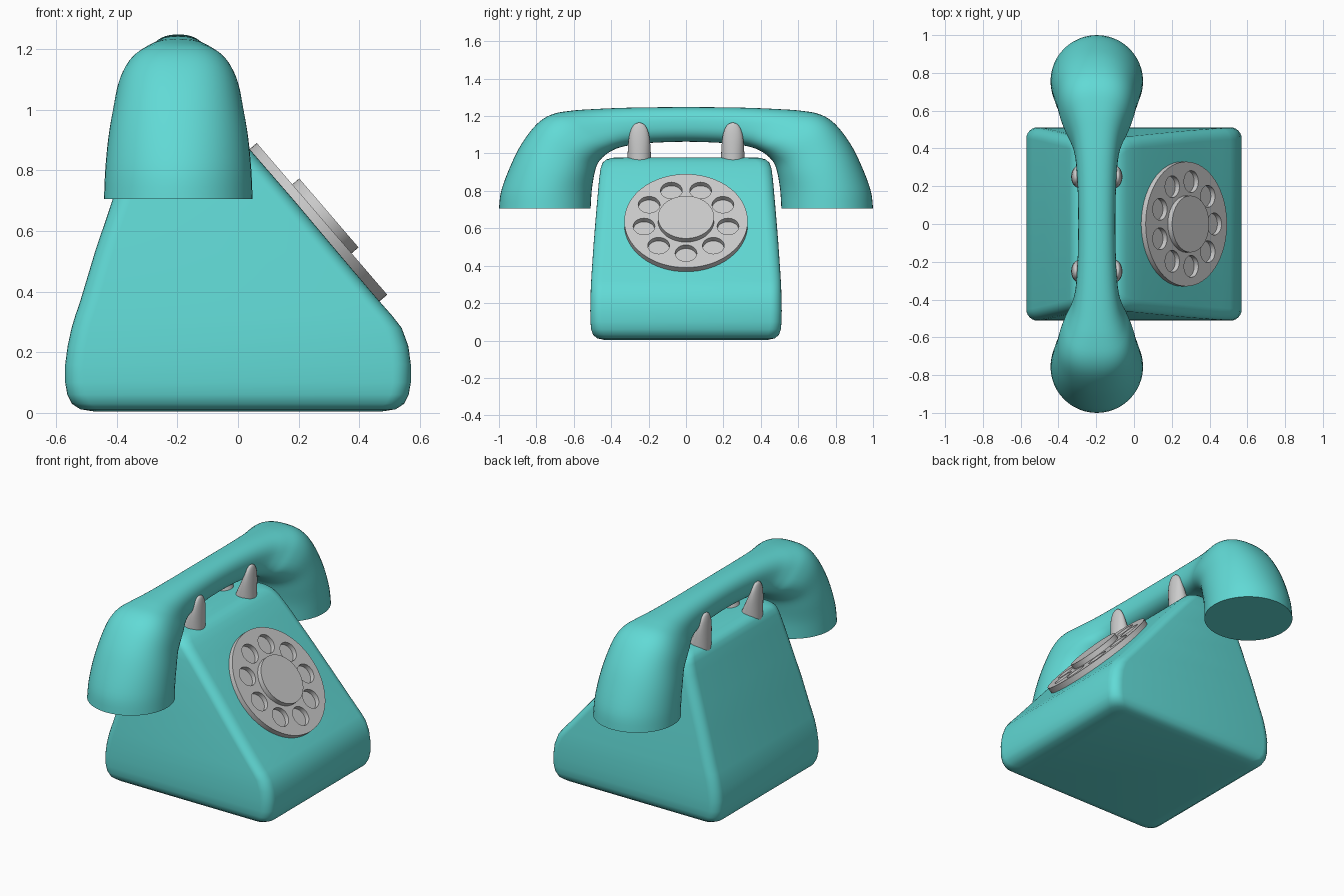
import bpy, bmesh, math
from mathutils import Matrix, Vector

if "Cube" in bpy.data.objects:
    bpy.data.objects.remove(bpy.data.objects["Cube"])

teal = bpy.data.materials.new("teal_plastic")
teal.diffuse_color = (0.12, 0.70, 0.67, 1)
teal.use_nodes = True
teal.node_tree.nodes["Principled BSDF"].inputs["Base Color"].default_value = teal.diffuse_color


def finish(name, bm, mat=None, angle=35):
    """Turn a bmesh into a smooth object with sharp edges kept."""
    bmesh.ops.remove_doubles(bm, verts=bm.verts, dist=1e-5)
    bmesh.ops.recalc_face_normals(bm, faces=bm.faces)
    me = bpy.data.meshes.new(name)
    bm.to_mesh(me)
    bm.free()
    me.shade_smooth()
    me.set_sharp_from_angle(angle=math.radians(angle))
    ob = bpy.data.objects.new(name, me)
    bpy.context.collection.objects.link(ob)
    if mat:
        me.materials.append(mat)
    return ob


def loft(rings):
    """Skin closed rings of points and cap both ends."""
    bm = bmesh.new()
    vs = [[bm.verts.new(p) for p in r] for r in rings]
    n = len(vs[0])
    for a, b in zip(vs, vs[1:]):
        for i in range(n):
            j = (i + 1) % n
            bm.faces.new((a[i], a[j], b[j], b[i]))
    bm.faces.new(vs[0])
    bm.faces.new(vs[-1])
    return bm


def smooth_rows(rows, steps):
    """Catmull-Rom resampling of rows of numbers."""
    rows = [Vector(r) for r in rows]
    out = []
    for i in range(len(rows) - 1):
        p0, p1, p2 = rows[max(i - 1, 0)], rows[i], rows[i + 1]
        p3 = rows[min(i + 2, len(rows) - 1)]
        for s in range(steps):
            t = s / steps
            out.append(0.5 * (2 * p1 + (p2 - p0) * t + (2 * p0 - 5 * p1 + 4 * p2 - p3) * t ** 2
                              + (3 * p1 - p0 - 3 * p2 + p3) * t ** 3))
    return out + [rows[-1]]


def spow(v, e):
    return math.copysign(abs(v) ** e, v)


# Body: rounded rectangles stacked upward (z, back x, front x, half depth)
levels = [(0.004, -.47, .47, .44), (.012, -.52, .52, .475), (.03, -.548, .548, .497),
          (.06, -.563, .563, .507), (.1, -.57, .57, .511), (.16, -.57, .57, .512),
          (.22, -.562, .562, .511), (.28, -.549, .54, .509), (.32, -.537, .509, .507),
          (.37, -.52, .465, .504), (.53, -.472, .329, .493), (.70, -.415, .186, .479),
          (.86, -.36, .047, .465), (.92, -.34, -.008, .457), (.95, -.328, -.04, .446),
          (.967, -.312, -.063, .428), (.976, -.29, -.085, .40), (.979, -.265, -.11, .37)]
rings = []
for z, x0, x1, hy in levels:
    cx, hx, r = (x0 + x1) / 2, (x1 - x0) / 2, 0.06
    ring = []
    for k, (sx, sy) in enumerate([(1, 1), (-1, 1), (-1, -1), (1, -1)]):
        for i in range(7):
            a = math.pi / 2 * (k + i / 6)
            ring.append((cx + sx * (hx - r) + r * math.cos(a), sy * (hy - r) + r * math.sin(a), z))
    rings.append(ring)
finish("body", loft(rings), teal, 50)

# Handset: sections from one end to the middle
# (outer y, outer z, inner y, inner z, half width, squareness)
half = [(1.0, .705, .51, .705, .245, 2), (.988, .80, .504, .80, .241, 2),
        (.94, .93, .492, .88, .231, 2.1), (.88, 1.05, .475, .94, .216, 2.2),
        (.80, 1.155, .445, .98, .20, 2.4), (.72, 1.208, .405, 1.01, .176, 2.6),
        (.62, 1.228, .36, 1.03, .145, 2.6), (.50, 1.237, .30, 1.044, .12, 2.5),
        (.30, 1.245, .20, 1.056, .104, 2.4), (0, 1.248, 0, 1.063, .098, 2.4)]
rows = half + [(-a, b, -c, d, w, e) for a, b, c, d, w, e in half[-2::-1]]
rings = []
for oy, oz, iy, iz, w, e in smooth_rows(rows, 4):
    ring = []
    for i in range(48):
        a = 2 * math.pi * i / 48
        u, v = spow(math.cos(a), 2 / e), spow(math.sin(a), 2 / e)
        ring.append((-.197 + w * u, (oy + iy) / 2 + v * (oy - iy) / 2, (oz + iz) / 2 + v * (oz - iz) / 2))
    rings.append(ring)
finish("handset", loft(rings), teal, 50)

# Cradle prongs: tapered pegs leaning outward (z, inner, outer, half width)
peg = [(.93, .0, .135, .064), (1.0, .032, .136, .062), (1.07, .065, .135, .057),
       (1.12, .085, .131, .047), (1.15, .097, .125, .031), (1.162, .105, .119, .015),
       (1.165, .11, .114, .004)]
for sx, xn in ((-1, "back"), (1, "front")):
    for sy, yn in ((-1, "left"), (1, "right")):
        rings = [[(-.197 + sx * ((p + q) / 2 + (q - p) / 2 * math.cos(math.tau * i / 24)),
                   sy * .25 + h * math.sin(math.tau * i / 24), z) for i in range(24)]
                 for z, p, q, h in smooth_rows(peg, 3)]
        finish(f"cradle_prong_{xn}_{yn}", loft(rings), None, 60)

# Dial frame: local z points out of the sloping face
n = Vector((.758, 0, .652)).normalized()
X = Vector((0, 1, 0))
frame = Matrix((X, n.cross(X), n)).transposed().to_4x4()
frame.translation = (.277, 0, .64)


def disc(bm, r, z0, z1, x=0, y=0, seg=64):
    bmesh.ops.create_cone(bm, cap_ends=True, segments=seg, radius1=r, radius2=r, depth=z1 - z0,
                          matrix=frame @ Matrix.Translation((x, y, (z0 + z1) / 2)))


# Finger holes: nine cutters around the plate
bm = bmesh.new()
for i in range(9):
    a = math.tau * i / 9 - math.pi / 2
    disc(bm, .058, -.029, .03, .228 * math.cos(a), .228 * math.sin(a), 32)
cutter = finish("finger_hole_cutter", bm)
cutter.hide_render = True

# Dial plate with the holes cut in
bm = bmesh.new()
disc(bm, .33, -.045, 0)
plate = finish("dial_plate", bm)
mod = plate.modifiers.new("holes", "BOOLEAN")
mod.operation, mod.solver, mod.object = "DIFFERENCE", "EXACT", cutter
bpy.context.view_layer.update()
cut = bpy.data.meshes.new_from_object(plate.evaluated_get(bpy.context.evaluated_depsgraph_get()))
plate.modifiers.clear()
plate.data = cut
cut.shade_smooth()
cut.set_sharp_from_angle(angle=math.radians(35))
bpy.data.objects.remove(cutter)

# Dial hub
bm = bmesh.new()
disc(bm, .15, -.02, .03)
finish("dial_hub", bm)
